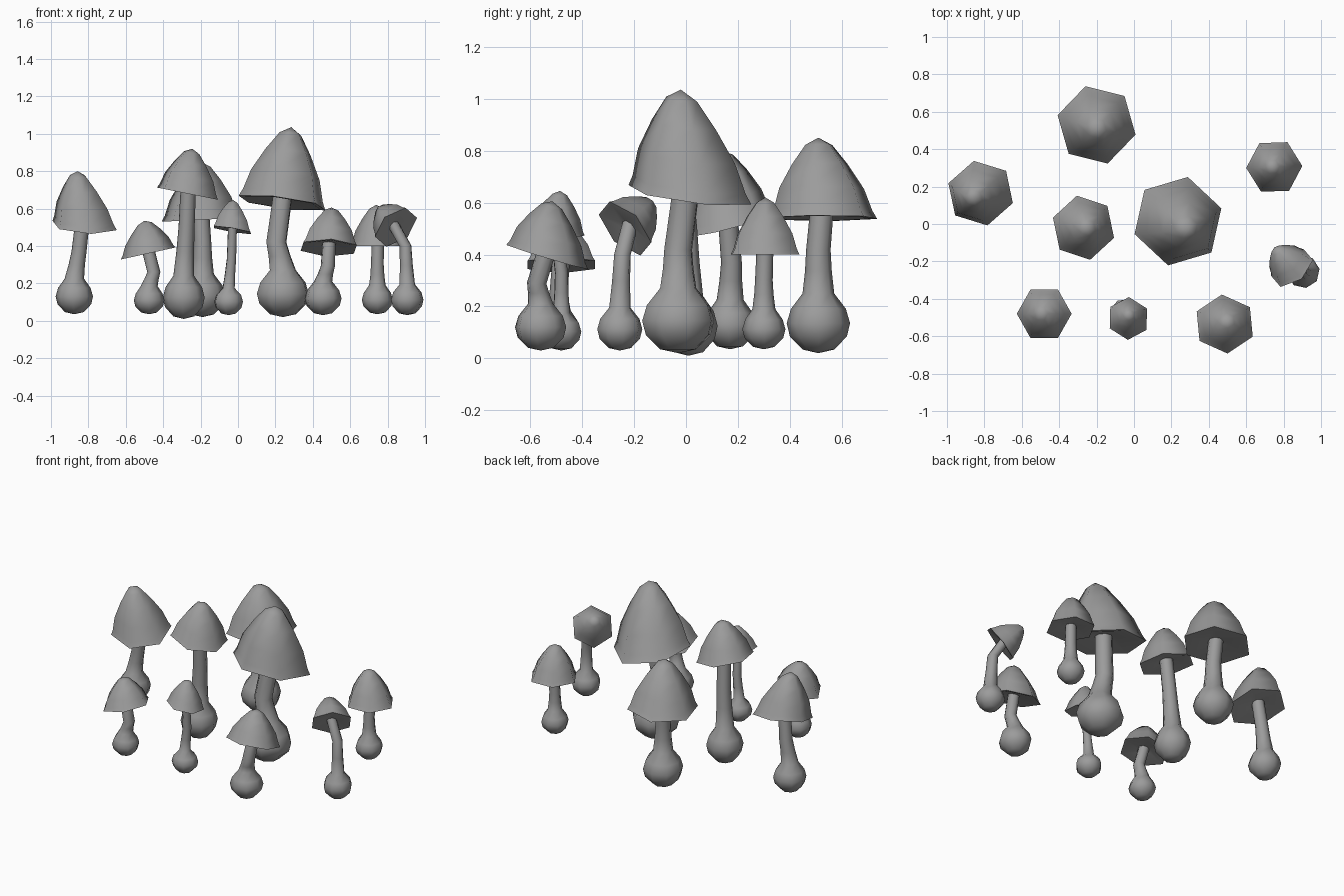
import bpy, bmesh, math
from mathutils import Vector

cube = bpy.data.objects.get("Cube")
if cube:
    bpy.data.objects.remove(cube, do_unlink=True)

# Single matte grey for every part
grey = bpy.data.materials.new("matte_grey")
grey.use_nodes = True
COLOUR = (0.33, 0.33, 0.33, 1)
grey.diffuse_color = COLOUR
bsdf = grey.node_tree.nodes["Principled BSDF"]
bsdf.inputs["Base Color"].default_value = COLOUR
bsdf.inputs["Roughness"].default_value = 0.8


def loft(name, rings, sides, spin):
    """Skin rings of (centre, radius, normal); close both ends."""
    bm = bmesh.new()
    loops = []
    for centre, radius, normal in rings:
        turn = Vector((0, 0, 1)).rotation_difference(Vector(normal))
        loop = []
        for i in range(sides):
            a = math.radians(spin) + math.tau * i / sides
            offset = Vector((math.cos(a), math.sin(a), 0)) * radius
            loop.append(bm.verts.new(Vector(centre) + turn @ offset))
        loops.append(loop)
    for low, high in zip(loops, loops[1:]):
        for i in range(sides):
            j = (i + 1) % sides
            bm.faces.new((low[i], low[j], high[j], high[i]))
    bm.faces.new(loops[0][::-1])
    bm.faces.new(loops[-1])
    bmesh.ops.remove_doubles(bm, verts=bm.verts, dist=0.0005)
    bmesh.ops.recalc_face_normals(bm, faces=bm.faces)
    mesh = bpy.data.meshes.new(name)
    bm.to_mesh(mesh)
    bm.free()
    for face in mesh.polygons:
        face.use_smooth = True
    mesh.set_sharp_from_angle(angle=math.radians(65))
    mesh.materials.append(grey)
    obj = bpy.data.objects.new(name, mesh)
    bpy.context.collection.objects.link(obj)


# Cap profile from underside to tip: (radius share, height share)
CAP = [(0.25, 0.1), (0.88, 0.0), (1.0, 0.0), (0.92, 0.1), (0.79, 0.37),
       (0.52, 0.67), (0.25, 0.91), (0.0, 1.0)]
# Bulb profile from bottom: (radius share, height share)
BULB = [(0.0, 0.0), (0.5, 0.06), (0.9, 0.28), (1.0, 0.5), (0.87, 0.74)]


def mushroom(name, rim, apex, normal, radius, spin, bulb, bulb_r, bulb_h, stem_r, bend):
    rim, apex, bulb, bend = map(Vector, (rim, apex, bulb, bend))
    up = Vector((0, 0, 1))
    loft(name + "_cap",
         [(rim.lerp(apex, h), r * radius, normal) for r, h in CAP], 6, spin)
    # Bulb runs straight into the bent stem
    rings = [(bulb + up * h * bulb_h, r * bulb_r, up) for r, h in BULB]
    neck = bulb + up * bulb_h
    top = rim.lerp(apex, 0.2)
    rings.append((neck, stem_r * 1.3, up))
    rings.append((neck.lerp(bend, 0.5), stem_r * 1.1, up))
    rings.append((bend, stem_r, (up + (top - neck).normalized()).normalized()))
    rings.append((top, stem_r * 0.95, (top - bend).normalized()))
    loft(name + "_stem", rings, 8, spin)


def tilt(sx, sy):
    """Normal of a rim plane that rises by sx along x and sy along y."""
    return Vector((-sx, -sy, 1)).normalized()


# Rim centre, apex, rim normal, rim radius, spin, bulb base, bulb size, stem, bend
mushroom("back_mushroom", (-.2, .53, .54), (-.2, .51, .85), tilt(.05, 0), .215, 46,
         (-.19, .51, .02), .122, .23, .047, (-.19, .51, .42))
mushroom("centre_right_mushroom", (-.27, -.02, .68), (-.245, -.02, .92), tilt(-.2, 0), .175, 42,
         (-.29, .01, .01), .112, .23, .043, (-.275, 0, .5))
mushroom("far_right_mushroom", (-.82, .165, .51), (-.858, .135, .8), tilt(-.07, .25), .182, 42,
         (-.875, .17, .035), .1, .19, .04, (-.85, .175, .37))
mushroom("tall_mushroom", (.235, .015, .63), (.285, -.02, 1.035), tilt(-.13, -.13), .245, 17,
         (.24, -.03, .02), .145, .25, .056, (.205, -.03, .42))
mushroom("back_left_mushroom", (.75, .305, .4), (.74, .305, .62), tilt(0, 0), .15, 2,
         (.745, .3, .035), .083, .155, .034, (.745, .3, .3))
mushroom("drooping_mushroom", (.845, -.235, .5), (.755, -.13, .605), (-.5, .62, .6), .13, 10,
         (.905, -.255, .03), .088, .165, .032, (.895, -.245, .4))
mushroom("front_left_mushroom", (.485, -.535, .39), (.5, -.515, .605), tilt(-.03, -.3), .165, 35,
         (.455, -.56, .03), .1, .18, .038, (.48, -.575, .29))
mushroom("front_right_mushroom", (-.48, -.48, .36), (-.5, -.48, .535), tilt(.22, 0), .15, 0,
         (-.475, -.49, .035), .082, .15, .035, (-.45, -.49, .26))
mushroom("small_mushroom", (-.03, -.505, .485), (-.025, -.485, .645), tilt(-.17, -.1), .115, 28,
         (-.05, -.48, .03), .08, .145, .026, (-.035, -.48, .33))
